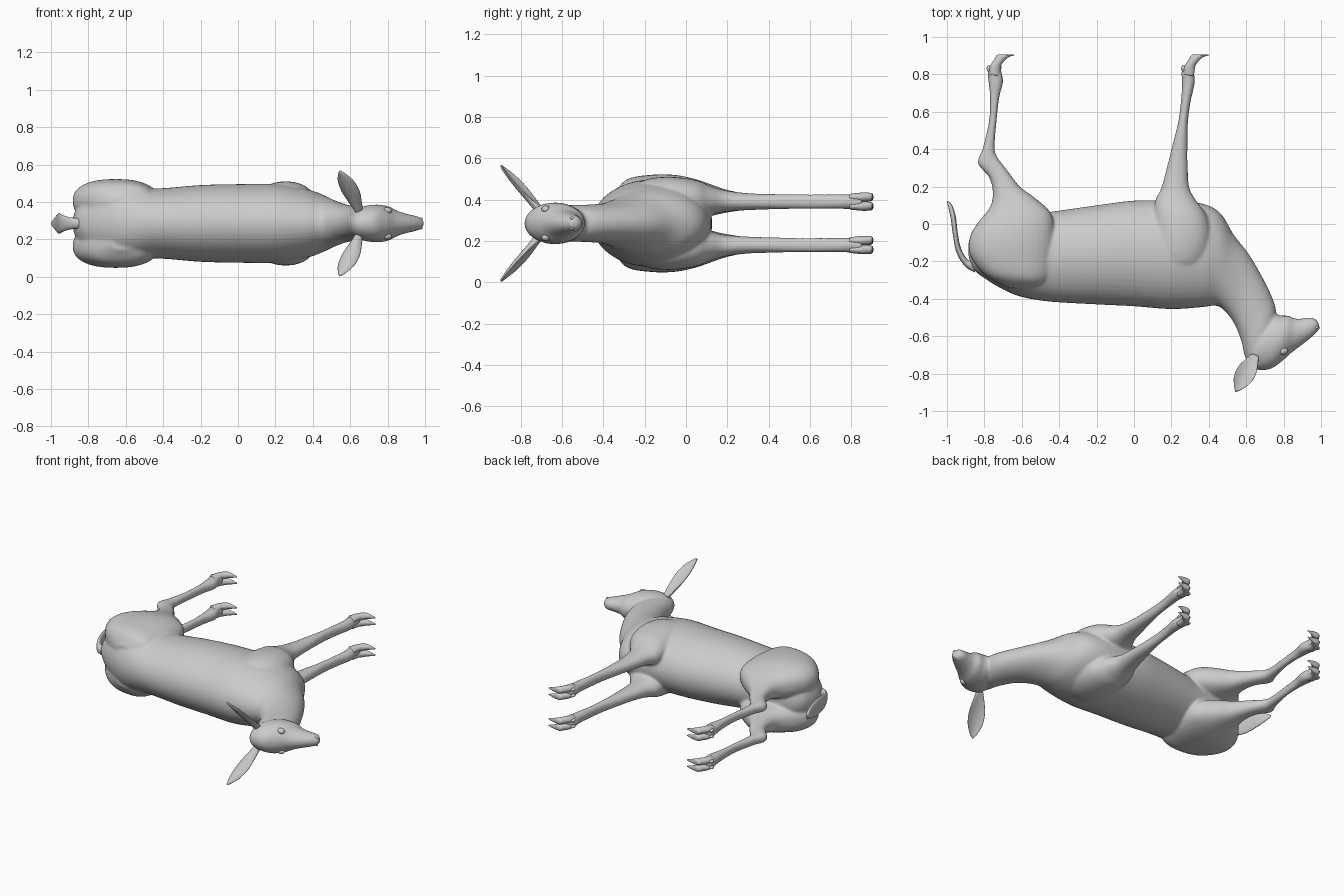
import bpy, bmesh, math
from mathutils import Vector

ZC = 0.285  # the animal lies on its side; this is its plane of symmetry


def skin(bm, rings):
    """Closed tube through a list of equal-sized rings."""
    rows = [[bm.verts.new(p) for p in r] for r in rings]
    n = len(rows[0])
    for a, b in zip(rows, rows[1:]):
        for i in range(n):
            j = (i + 1) % n
            bm.faces.new((a[i], a[j], b[j], b[i]))
    bm.faces.new(rows[0][::-1])
    bm.faces.new(rows[-1])


def spline(rows, steps):
    """Catmull-Rom interpolation of rows of numbers."""
    rows = [[float(v) for v in r] for r in rows]
    p = [rows[0]] + rows + [rows[-1]]
    out = []
    for k in range(1, len(p) - 2):
        for s in range(steps):
            t = s / steps
            out.append([0.5 * (2 * b + (c - a) * t + (2 * a - 5 * b + 4 * c - d) * t * t
                               + (3 * b - a - 3 * c + d) * t ** 3)
                        for a, b, c, d in zip(p[k - 1], p[k], p[k + 1], p[k + 2])])
    return out + [rows[-1]]


def power(v, e):
    return math.copysign(abs(v) ** e, v)


def loft(bm, sections, side=1, dx=0, n=32, steps=5, e=1.0):
    """Sections: edge A (x, y), edge B (x, y), half width, offset from the middle plane."""
    rings = []
    for ax, ay, bx, by, w, off in spline(sections, steps):
        w = max(w, 0.002)
        ring = []
        for i in range(n):
            t = 2 * math.pi * i / n
            c, s = power(math.cos(t), e), power(math.sin(t), e)
            ring.append(((ax + bx) / 2 + (ax - bx) / 2 * c + dx,
                         (ay + by) / 2 + (ay - by) / 2 * c,
                         ZC + side * off + w * s))
        rings.append(ring)
    skin(bm, rings)


def finish(name, bm):
    bmesh.ops.recalc_face_normals(bm, faces=bm.faces)
    me = bpy.data.meshes.new(name)
    bm.to_mesh(me)
    bm.free()
    for f in me.polygons:
        f.use_smooth = True
    ob = bpy.data.objects.new(name, me)
    bpy.context.collection.objects.link(ob)
    return ob


def ball(name, loc, scale):
    bm = bmesh.new()
    bmesh.ops.create_uvsphere(bm, u_segments=20, v_segments=12, radius=1)
    for v in bm.verts:
        v.co = Vector(loc) + Vector([a * b for a, b in zip(v.co, scale)])
    return finish(name, bm)


# trunk and neck: back edge, belly edge, half width
trunk = [(-.885, -.17, -.885, -.10, .02), (-.86, -.24, -.86, -.03, .09),
         (-.80, -.29, -.80, .02, .16), (-.70, -.35, -.70, .04, .20),
         (-.60, -.39, -.60, .05, .21), (-.45, -.415, -.45, .065, .187),
         (-.20, -.43, -.20, .10, .205), (0, -.44, 0, .125, .21),
         (.20, -.455, .20, .125, .21), (.36, -.445, .36, .11, .185),
         (.44, -.437, .46, .06, .155), (.49, -.47, .535, -.06, .125),
         (.54, -.54, .62, -.17, .10), (.575, -.63, .71, -.33, .09),
         (.59, -.70, .755, -.44, .088), (.61, -.75, .76, -.52, .08)]
# head: crown edge, jaw edge, half width
head = [(.60, -.70, .64, -.62, .05), (.615, -.755, .70, -.53, .085),
        (.66, -.78, .75, -.485, .098), (.73, -.775, .79, -.49, .10),
        (.79, -.735, .825, -.49, .09), (.84, -.69, .86, -.505, .068),
        (.90, -.645, .90, -.505, .052), (.95, -.605, .935, -.50, .042),
        (.98, -.575, .965, -.505, .033), (.995, -.56, .985, -.525, .018)]
# hind leg with thigh: rear edge, front edge, half width, side offset
hind_leg = [(-.68, -.34, -.56, -.35, .04, .10), (-.80, -.27, -.46, -.30, .095, .118),
            (-.875, -.17, -.43, -.17, .115, .12), (-.88, -.08, -.425, -.04, .115, .12),
            (-.84, .0, -.445, .06, .10, .118), (-.77, .09, -.53, .14, .078, .112),
            (-.755, .17, -.61, .20, .058, .108), (-.775, .25, -.68, .29, .042, .105),
            (-.835, .325, -.735, .365, .034, .105), (-.81, .40, -.745, .42, .030, .105),
            (-.775, .55, -.735, .55, .029, .105), (-.77, .68, -.72, .68, .031, .105),
            (-.78, .78, -.70, .76, .035, .105), (-.78, .83, -.71, .82, .036, .105),
            (-.745, .86, -.705, .85, .028, .105)]
# front leg with shoulder
front_leg = [(.16, -.30, .30, -.30, .03, .12), (.11, -.20, .38, -.20, .09, .12),
             (.10, -.08, .41, -.08, .105, .12), (.105, .05, .39, .04, .095, .115),
             (.115, .13, .34, .115, .07, .11), (.145, .19, .297, .19, .052, .108),
             (.175, .30, .287, .30, .041, .105), (.205, .42, .286, .42, .037, .105),
             (.235, .54, .288, .54, .035, .105), (.25, .65, .302, .65, .035, .105),
             (.257, .75, .324, .75, .035, .105), (.255, .82, .322, .81, .036, .105),
             (.29, .86, .325, .85, .028, .105)]

# body: all masses blended into one skin
bm = bmesh.new()
loft(bm, [s + (0,) for s in trunk], n=48)
loft(bm, [s + (0,) for s in head], n=36)
for side in (1, -1):
    loft(bm, hind_leg, side, e=0.85)
    loft(bm, front_leg, side, e=0.95)
body = finish("body", bm)
rm = body.modifiers.new("blend", 'REMESH')
rm.mode = 'VOXEL'
rm.voxel_size = 0.009
rm.use_smooth_shade = True
sm = body.modifiers.new("soften", 'SMOOTH')
sm.factor = 0.5
sm.iterations = 5

# cloven hooves with dewclaws
toe = [(.265, .80, .32, .79, .016), (.268, .84, .327, .84, .021),
       (.293, .88, .337, .86, .022), (.31, .905, .36, .885, .020),
       (.35, .905, .378, .896, .014), (.398, .905, .402, .901, .003)]
for label, dx in (("front", 0), ("hind", -1.04)):
    for side in (1, -1):
        bm = bmesh.new()
        for k in (-.022, .022):
            loft(bm, [s + (.105 + k,) for s in toe], side, dx, n=16, steps=4)
        finish(f"{label}_hoof", bm)
        for k in (-.02, .02):
            ball(f"{label}_dewclaw", (.264 + dx, .832, ZC + side * (.105 + k)), (.012, .018, .01))

# tail: flat leaf
tail = [(-.85, -.26, -.86, -.19, .03), (-.905, -.225, -.89, -.19, .032),
        (-.95, -.15, -.925, -.13, .045), (-.968, -.06, -.942, -.05, .055),
        (-.98, .03, -.953, .04, .045), (-.993, .09, -.972, .10, .025),
        (-1.0, .12, -.995, .125, .006)]
bm = bmesh.new()
loft(bm, [s + (0,) for s in tail], n=24)
finish("tail", bm)

# ears: cupped leaves; eyes
ear_width = [(0, .022), (.2, .038), (.45, .052), (.7, .047), (.9, .024), (1, .004)]
for side in (1, -1):
    base, tip = Vector((.645, -.71, .07)), Vector((.545, -.895, .28))
    axis = (tip - base).normalized()
    wide = Vector((.89, -.40, .05))
    wide = (wide - axis * wide.dot(axis)).normalized()
    flat = axis.cross(wide)
    rings = []
    for t, w in spline(ear_width, 5):
        ring = []
        for i in range(24):
            a = 2 * math.pi * i / 24
            c, s = math.cos(a), math.sin(a)
            thick = .006 + .014 * (1 - t) ** 3
            p = base.lerp(tip, t) + wide * w * c + flat * (min(thick, w) * s + .4 * w * (c * c - .5))
            ring.append((p.x, p.y, ZC + side * p.z))
        rings.append(ring)
    bm = bmesh.new()
    skin(bm, rings)
    finish("ear", bm)
    ball("eye", (.797, -.678, ZC + side * .068), (.026, .021, .018))
    ball("nostril", (.975, -.553, ZC + side * .024), (.012, .009, .009))
